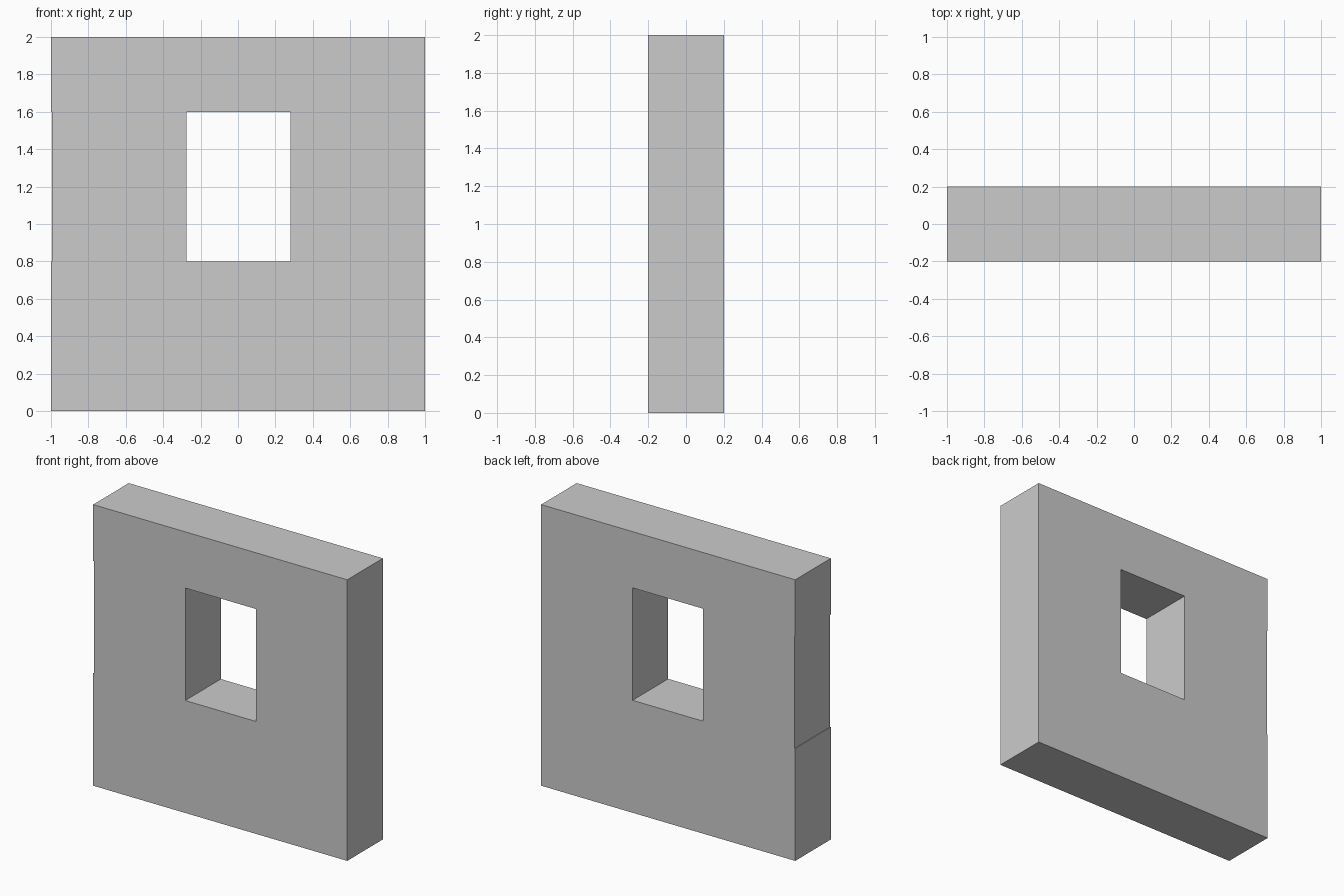
import bpy
from math import radians

if "Cube" in bpy.data.objects:
    bpy.data.objects.remove(bpy.data.objects["Cube"])

HALF_DEPTH = 0.2

# Wall outline (x, z): the left jamb sits slightly inset between sill and lintel
outline = [(-1, 0), (1, 0), (1, 2), (-1, 2),
           (-1, 1.6), (-0.995, 1.6), (-0.995, 0.8), (-1, 0.8)]
# Window opening
opening = [(-0.275, 0.8), (-0.275, 1.6), (0.28, 1.6), (0.28, 0.8)]

# Filled 2D profile; the inner loop becomes a hole
profile = bpy.data.curves.new("window_wall", 'CURVE')
profile.dimensions = '2D'
profile.fill_mode = 'BOTH'
profile.extrude = HALF_DEPTH
for loop in (outline, opening):
    spline = profile.splines.new('POLY')
    spline.points.add(len(loop) - 1)
    for point, (x, z) in zip(spline.points, loop):
        point.co = (x, z, 0, 1)
    spline.use_cyclic_u = True

# Stand the wall upright and turn it into a mesh
wall = bpy.data.objects.new("window_wall", profile)
bpy.context.collection.objects.link(wall)
wall.rotation_euler.x = radians(90)
bpy.context.view_layer.objects.active = wall
wall.select_set(True)
bpy.ops.object.convert(target='MESH')

# Weld the faces to the rims and keep everything flat
wall = bpy.context.object
bpy.ops.object.mode_set(mode='EDIT')
bpy.ops.mesh.select_all(action='SELECT')
bpy.ops.mesh.remove_doubles(threshold=0.0005)
bpy.ops.mesh.normals_make_consistent(inside=False)
bpy.ops.object.mode_set(mode='OBJECT')
bpy.ops.object.shade_flat()
